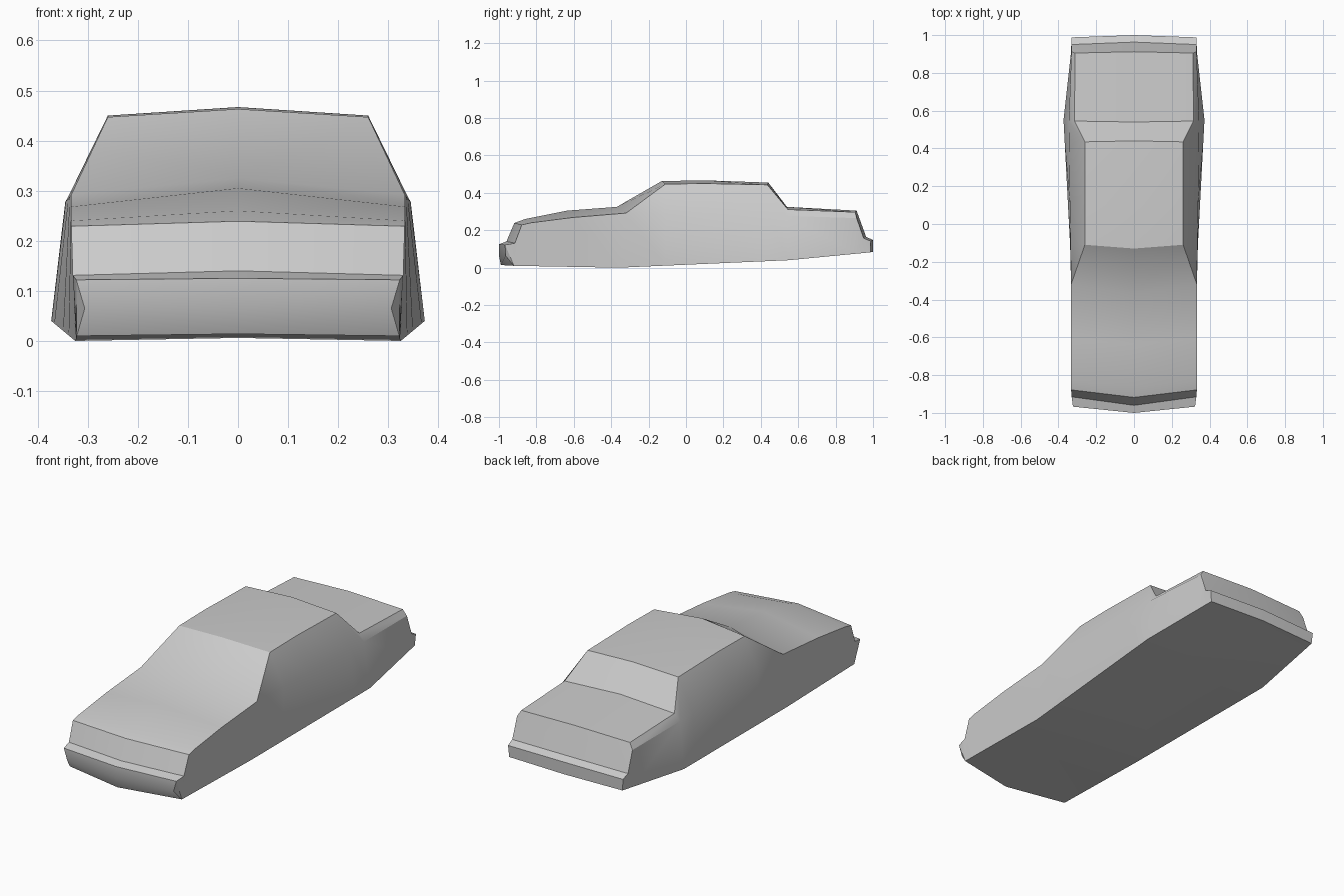
import bpy, bmesh
from mathutils import Vector

if "Cube" in bpy.data.objects:
    bpy.data.objects.remove(bpy.data.objects["Cube"])

# Front and rear lower corners shared by the bumper stations
F = (.322, -.92, .01)
R = (.325, .985, .082)

# Lower sill line, interpolated along y
SILL = [F, (.325, -.36, 0), (.373, .55, .04), R]
BELT = [(.333, -.32, .292), (.345, .54, .277)]


def along(line, y):
    for a, b in zip(line, line[1:]):
        if y <= b[1]:
            break
    return Vector(a).lerp(Vector(b), (y - a[1]) / (b[1] - a[1]))


# Stations: centre (y, z), top edge, shoulder (None = same as edge), sill
STATIONS = [
    # front bumper and grille
    ((-.99, .014), F, None, F),
    ((-1.0, .065), (.306, -.965, .065), None, F),
    ((-1.0, .125), (.323, -.967, .122), None, F),
    ((-.96, .14), (.33, -.915, .131), None, F),
    ((-.918, .239), (.333, -.878, .229), None, F),
    # bonnet
    ((-.86, .26), (.333, -.83, .24), None, along(SILL, -.83)),
    ((-.635, .305), (.333, -.61, .268), None, along(SILL, -.61)),
    ((-.37, .325), BELT[0], None, SILL[1]),
    # cabin
    ((-.13, .463), (.26, -.11, .447), along(BELT, -.11), along(SILL, -.11)),
    ((.1, .467), (.26, .1, .45), along(BELT, .1), along(SILL, .1)),
    ((.44, .455), (.26, .435, .443), along(BELT, .435), along(SILL, .435)),
    # boot and rear bumper
    ((.54, .325), (.315, .545, .311), BELT[1], SILL[2]),
    ((.912, .305), (.312, .905, .297), (.331, .912, .265), along(SILL, .91)),
    ((.963, .165), (.332, .95, .158), None, R),
    ((1.0, .148), (.33, .988, .142), None, R),
    ((1.0, .085), R, None, R),
]


def build_body(name):
    bm = bmesh.new()
    rings = []
    for c, edge, shoulder, sill in STATIONS:
        # bottom centre meets the bumper tips at both ends
        if tuple(sill) == F:
            low = (0, -.99, .014)
        elif tuple(sill) == R:
            low = (0, 1.0, .085)
        else:
            low = (0, sill[1], sill[2] + .006)
        pts = [(0, *c), edge, shoulder or edge, sill, low]
        rings.append([bm.verts.new(p) for p in pts])
    # skin the half shell between neighbouring stations
    for a, b in zip(rings, rings[1:]):
        for i in range(4):
            bm.faces.new((a[i], a[i + 1], b[i + 1], b[i]))
    bmesh.ops.remove_doubles(bm, verts=bm.verts, dist=.0005)
    bmesh.ops.dissolve_degenerate(bm, edges=bm.edges, dist=.0005)
    # mirror to the other side and weld the centre line
    bmesh.ops.mirror(bm, geom=bm.verts[:] + bm.edges[:] + bm.faces[:],
                     axis='X', merge_dist=.0005)
    bmesh.ops.remove_doubles(bm, verts=bm.verts, dist=.0005)
    bmesh.ops.recalc_face_normals(bm, faces=bm.faces)
    mesh = bpy.data.meshes.new(name)
    bm.to_mesh(mesh)
    bm.free()
    obj = bpy.data.objects.new(name, mesh)
    bpy.context.collection.objects.link(obj)
    return obj


# Car body shell
body = build_body("car_body")
bpy.context.view_layer.objects.active = body
body.select_set(True)
bpy.ops.object.shade_smooth_by_angle(angle=.52)
